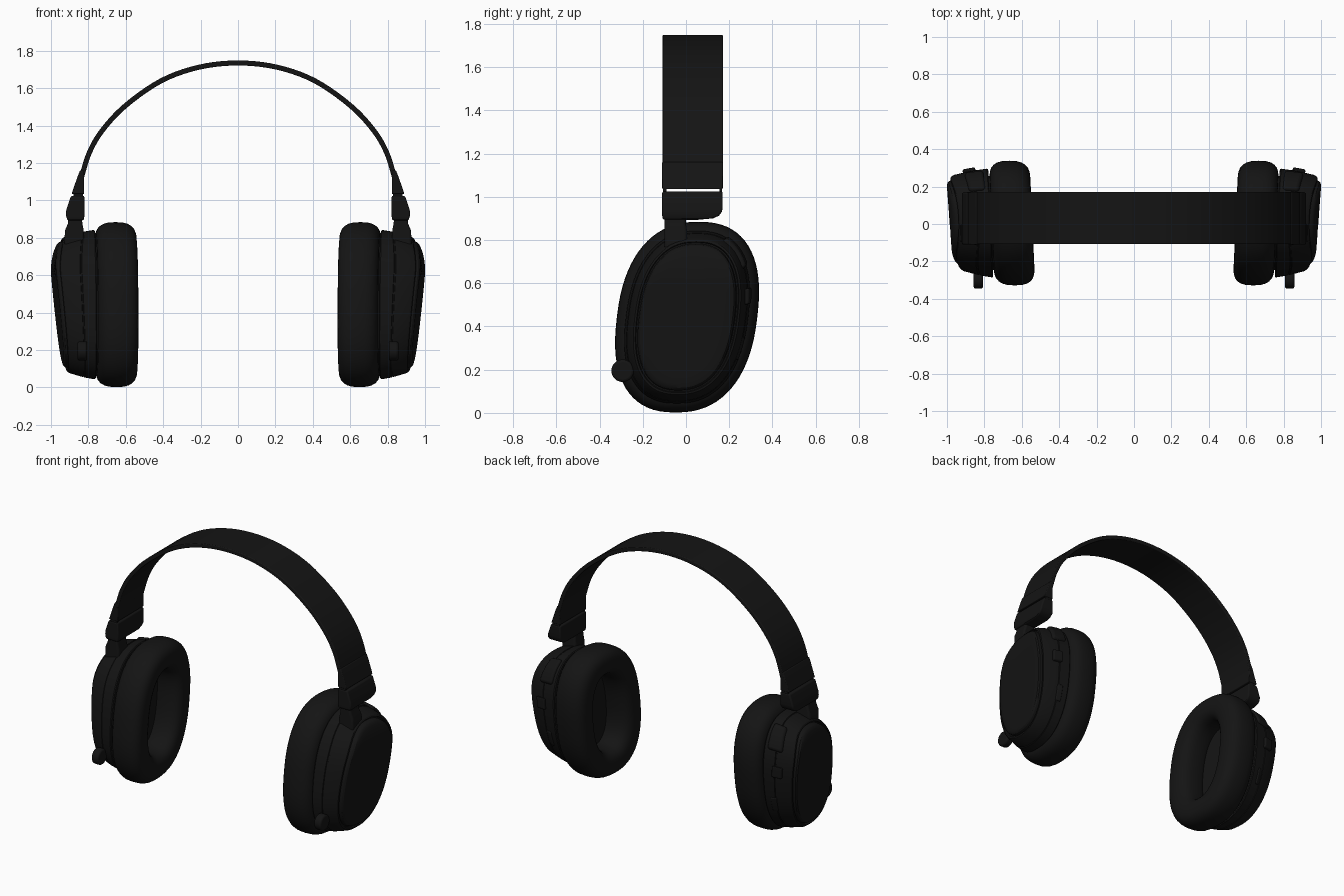
import bpy, bmesh, math
from mathutils import Vector, Matrix

if "Cube" in bpy.data.objects:
    bpy.data.objects.remove(bpy.data.objects["Cube"])

black = bpy.data.materials.new("matte_black")
black.diffuse_color = (0.007, 0.007, 0.007, 1)
black.use_nodes = True
black.node_tree.nodes["Principled BSDF"].inputs["Base Color"].default_value = black.diffuse_color

HALF_Y, HALF_Z, MID_Z = 0.325, 0.441, 0.443


def finish(name, bm, mirror=True, bevel=0.0, angle=35):
    bmesh.ops.recalc_face_normals(bm, faces=bm.faces)
    me = bpy.data.meshes.new(name)
    bm.to_mesh(me)
    bm.free()
    ob = bpy.data.objects.new(name, me)
    bpy.context.collection.objects.link(ob)
    me.materials.append(black)
    if bevel:
        b = ob.modifiers.new("bevel", 'BEVEL')
        b.width, b.segments, b.limit_method = bevel, 3, 'ANGLE'
        b.angle_limit = math.radians(40)
    if mirror:
        m = ob.modifiers.new("mirror", 'MIRROR')
        m.use_axis[0] = True
        m.use_clip = False
        m.merge_threshold = 0.00001
    bpy.ops.object.select_all(action='DESELECT')
    ob.select_set(True)
    bpy.context.view_layer.objects.active = ob
    bpy.ops.object.shade_smooth_by_angle(angle=math.radians(angle))
    return ob


def loft(bm, loops, closed=False, caps=True):
    rows = [[bm.verts.new(p) for p in loop] for loop in loops]
    n = len(rows[0])
    for a, b in zip(rows, rows[1:] + ([rows[0]] if closed else [])):
        for i in range(n):
            j = (i + 1) % n
            bm.faces.new((a[i], a[j], b[j], b[i]))
    if caps and not closed:
        bm.faces.new(rows[0])
        bm.faces.new(rows[-1])


def spow(v, p):
    return math.copysign(abs(v) ** p, v)


def cup_point(t, x, inset):
    """Point on the leaning oval cup outline; the outer side tilts outward at the top."""
    y = (HALF_Y - inset) * spow(math.cos(t), 2 / 2.4)
    dz = (HALF_Z - inset) * spow(math.sin(t), 2 / 2.4)
    y += 0.005 + 0.12 * dz
    k = min(max((x - 0.76) / 0.2, 0), 1)
    x += (0.045 + 0.03 * k) * y + k * (0.096 * dz - 1.2 * max(0, dz - 0.15) ** 2)
    return Vector((x, y, MID_Z + dz))


def cup_part(name, rings, closed=False, n=72, angle=35):
    bm = bmesh.new()
    loft(bm, [[cup_point(2 * math.pi * i / n, x, s) for i in range(n)] for x, s in rings], closed)
    return finish(name, bm, angle=angle)


def cup_patch(name, a0, a1, x0, x1, inset, bevel=0.015):
    """Raised pad that follows the rim of the cup between two angles."""
    bm = bmesh.new()
    loops = []
    for i in range(9):
        t = math.radians(a0 + (a1 - a0) * i / 8)
        loops.append([cup_point(t, x, s) for x, s in
                      ((x0, inset + 0.06), (x0, inset), (x1, inset + 0.012), (x1, inset + 0.06))])
    loft(bm, loops)
    return finish(name, bm, bevel=bevel)


def block(name, rows, bevel):
    """Stack of rectangles (z, y0, y1, x0, x1)."""
    bm = bmesh.new()
    loft(bm, [[(x0, y0, z), (x1, y0, z), (x1, y1, z), (x0, y1, z)] for z, y0, y1, x0, x1 in rows])
    return finish(name, bm, bevel=bevel)


# Ear cushion: rounded cross-section swept round the oval, open in the middle
section = [2 * math.pi * i / 24 for i in range(24)]
cup_part("ear_cushion", [(0.652 + 0.109 * spow(math.cos(a), 0.75),
                          0.09 + 0.09 * spow(math.sin(a), 0.75)) for a in section],
         closed=True, angle=60)

# Speaker cloth at the bottom of the cushion opening, and the recessed core behind it
cup_part("speaker_cloth", [(0.71, 0.25), (0.71, 0.16), (0.74, 0.15)])
cup_part("cup_core", [(0.735, 0.08), (0.79, 0.08)])

# Outer shell with a groove round the tilted face plate
cup_part("cup_shell", [(0.768, 0.12), (0.766, 0.046), (0.772, 0.042), (0.84, 0.052),
                       (0.842, 0.057), (0.848, 0.057), (0.85, 0.054), (0.935, 0.075),
                       (0.947, 0.083), (0.949, 0.092), (0.936, 0.096), (0.936, 0.102),
                       (0.958, 0.106), (0.966, 0.114), (0.969, 0.13), (0.969, 0.16),
                       (0.969, 0.2), (0.969, 0.25), (0.969, 0.29)], angle=30)

# Controls on the rear rim
cup_patch("rear_tab", 32, 66, 0.79, 0.88, 0.032)
cup_patch("volume_wheel", 6, 16, 0.83, 0.89, 0.034, 0.012)
cup_patch("rear_button", -26, -10, 0.81, 0.85, 0.04, 0.008)

# Round microphone knob at the lower front of each cup
bm = bmesh.new()
bmesh.ops.create_cone(bm, cap_ends=True, segments=32, radius1=0.052, radius2=0.052, depth=0.052,
                      matrix=Matrix.Translation((0.832, -0.293, 0.195)) @ Matrix.Rotation(math.pi / 2, 4, 'Y'))
finish("microphone_knob", bm, bevel=0.012)

# Neck joining the cup to the yoke
block("hinge_neck", [(0.92, -0.1, 0.0, 0.835, 0.905), (0.875, -0.1, 0.0, 0.832, 0.91),
                     (0.84, -0.1, 0.005, 0.825, 0.925), (0.74, -0.1, 0.005, 0.82, 0.93)], 0.012)

# Yoke: lower and upper halves separated by a thin slit
block("yoke_lower", [(1.025, -0.11, 0.17, 0.822, 0.893), (0.95, -0.11, 0.17, 0.82, 0.918),
                     (0.93, -0.11, 0.166, 0.82, 0.92), (0.912, -0.11, 0.152, 0.822, 0.918),
                     (0.9, -0.109, 0.125, 0.824, 0.914), (0.893, -0.105, 0.05, 0.828, 0.91)], 0.008)
block("yoke_upper", [(1.16, -0.111, 0.171, 0.823, 0.845), (1.13, -0.111, 0.171, 0.824, 0.857),
                     (1.035, -0.11, 0.17, 0.822, 0.89)], 0.005)
for label, y0, y1 in (("front", -0.107, -0.09), ("rear", 0.155, 0.167)):
    block("yoke_link_" + label, [(1.045, y0, y1, 0.83, 0.88), (1.015, y0, y1, 0.83, 0.88)], 0)

# Headband: flat strip swept along a smooth arch
half = [(0.838, 1.12), (0.795, 1.255), (0.725, 1.375), (0.6, 1.508), (0.41, 1.64), (0.21, 1.712)]
ctrl = [Vector(p) for p in half + [(0, 1.735)] + [(-x, z) for x, z in reversed(half)]]
ext = [2 * ctrl[0] - ctrl[1]] + ctrl + [2 * ctrl[-1] - ctrl[-2]]
path = []
for p0, p1, p2, p3 in zip(ext, ext[1:], ext[2:], ext[3:]):
    for i in range(5):
        u = i / 5
        path.append(0.5 * (2 * p1 + (p2 - p0) * u + (2 * p0 - 5 * p1 + 4 * p2 - p3) * u * u
                           + (3 * p1 - p0 - 3 * p2 + p3) * u ** 3))
path.append(ctrl[-1])
loops = []
for i, p in enumerate(path):
    d = (path[min(i + 1, len(path) - 1)] - path[max(i - 1, 0)]).normalized()
    nrm = Vector((d.y, -d.x)) * 0.0135
    a, b = p + nrm, p - nrm
    loops.append([(a.x, -0.108, a.y), (a.x, 0.172, a.y), (b.x, 0.172, b.y), (b.x, -0.108, b.y)])
bm = bmesh.new()
loft(bm, loops)
finish("headband", bm, mirror=False, bevel=0.005)
